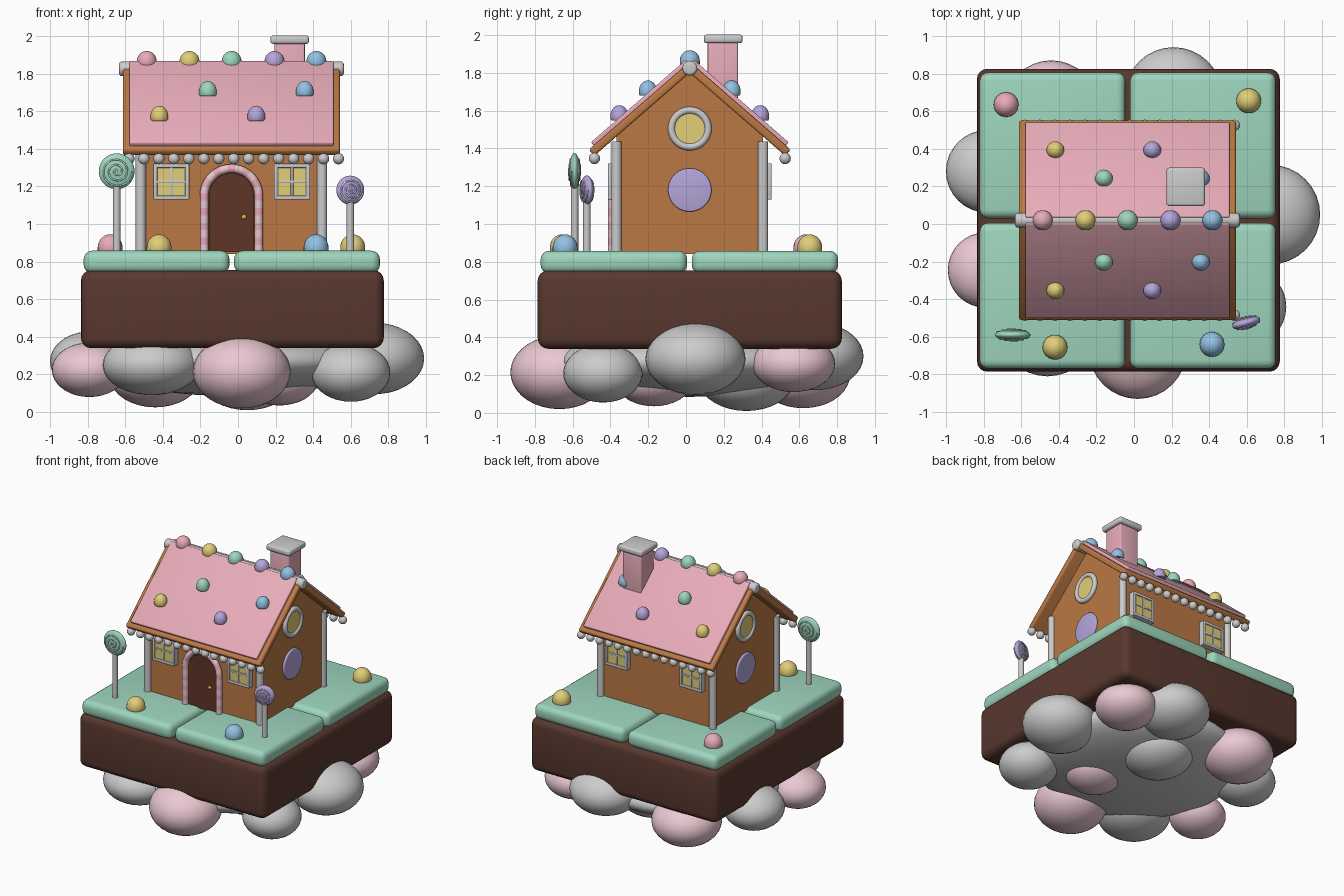
import bpy, bmesh, math
from mathutils import Matrix, Vector

if "Cube" in bpy.data.objects:
    bpy.data.objects.remove(bpy.data.objects["Cube"])

COL = dict(pink=(.80, .41, .48), green=(.34, .67, .51), soil=(.10, .04, .028), wood=(.50, .19, .06),
           yellow=(.75, .62, .19), purple=(.46, .38, .70), blue=(.29, .54, .77), cloud=(.83, .58, .64),
           door=(.115, .036, .02), gold=(.8, .45, .05), mint=(.55, .8, .68), lilac=(.68, .62, .85))
CX, CY = -.035, .02          # house centre
GROUND = .855                # top of the icing


def mat(key):
    m = bpy.data.materials.get(key)
    if not m:
        m = bpy.data.materials.new(key)
        m.diffuse_color = (*COL[key], 1)
        m.use_nodes = True
        m.node_tree.nodes["Principled BSDF"].inputs["Base Color"].default_value = m.diffuse_color
    return m


def finish(name, bm, col=None, matrix=None):
    bmesh.ops.recalc_face_normals(bm, faces=bm.faces)
    me = bpy.data.meshes.new(name)
    bm.to_mesh(me)
    bm.free()
    ob = bpy.data.objects.new(name, me)
    bpy.context.collection.objects.link(ob)
    if matrix:
        ob.matrix_world = matrix
    if col:
        me.materials.append(mat(col))
    return ob


def box(name, loc, size, bevel=.0, col=None, rot_x=0, seg=3):
    bm = bmesh.new()
    bmesh.ops.create_cube(bm, size=1, matrix=Matrix.Diagonal((*size, 1)))
    if bevel:
        bmesh.ops.bevel(bm, geom=bm.edges[:], offset=bevel, segments=seg, profile=.5, affect='EDGES')
    return finish(name, bm, col, Matrix.Translation(loc) @ Matrix.Rotation(rot_x, 4, 'X'))


def ball(name, loc, r, col=None, rot_z=0, seg=24):
    r = r if isinstance(r, tuple) else (r, r, r)
    bm = bmesh.new()
    bmesh.ops.create_uvsphere(bm, u_segments=seg, v_segments=seg // 2 + 2, radius=1,
                              matrix=Matrix.Diagonal((*r, 1)))
    return finish(name, bm, col, Matrix.Translation(loc) @ Matrix.Rotation(rot_z, 4, 'Z'))


def rod(name, loc, r, length, axis='Z', col=None, bevel=0, seg=24):
    bm = bmesh.new()
    bmesh.ops.create_cone(bm, cap_ends=True, segments=seg, radius1=r, radius2=r, depth=length)
    if bevel:
        rims = [e for e in bm.edges if abs(e.verts[0].co.z - e.verts[1].co.z) < 1e-5]
        bmesh.ops.bevel(bm, geom=rims, offset=bevel, segments=3, profile=.5, affect='EDGES')
    rot = {'Z': Matrix(), 'X': Matrix.Rotation(math.pi / 2, 4, 'Y'), 'Y': Matrix.Rotation(math.pi / 2, 4, 'X')}[axis]
    return finish(name, bm, col, Matrix.Translation(loc) @ rot)


def prism(name, pts, vec, col):
    bm = bmesh.new()
    f = bm.faces.new([bm.verts.new(p) for p in pts])
    new = bmesh.ops.extrude_face_region(bm, geom=[f])['geom']
    bmesh.ops.translate(bm, vec=vec, verts=[v for v in new if isinstance(v, bmesh.types.BMVert)])
    return finish(name, bm, col)


def gumdrop(name, x, y, z, r, h, col):
    bm = bmesh.new()
    prof = [(0, 0), (r * .9, 0), (r, h * .1)]
    prof += [(r * math.cos(a), h * .3 + h * .7 * math.sin(a)) for a in [i * math.pi / 16 for i in range(8)]]
    prof.append((0, h))
    vs = [bm.verts.new((px, 0, pz)) for px, pz in prof]
    es = [bm.edges.new(p) for p in zip(vs, vs[1:])]
    bmesh.ops.spin(bm, geom=vs + es, cent=(0, 0, 0), axis=(0, 0, 1), angle=2 * math.pi, steps=24)
    bmesh.ops.remove_doubles(bm, verts=bm.verts[:], dist=1e-4)
    return finish(name, bm, col, Matrix.Translation((x, y, z)))


# floating cloud puffs: x, y, z, radius, height radius, colour
for x, y, z, r, h, c in [
        (.02, -.67, .215, .26, .195, 'cloud'), (-.46, -.55, .25, .26, .16, None),
        (-.79, -.245, .225, .20, .145, 'cloud'), (-.78, .28, .27, .22, .16, None),
        (-.44, .62, .205, .25, .18, 'cloud'), (.21, .68, .30, .26, .18, None),
        (.55, .57, .26, .22, .15, 'cloud'), (.725, .05, .285, .265, .19, None),
        (.60, -.44, .21, .21, .155, None), (.05, .32, .19, .26, .18, None),
        (.22, -.17, .18, .21, .145, 'cloud')]:
    ball('cloud_puff', (x, y, z), (r, r, h), c, seg=32)
ball('cloud_core', (-.03, .02, .27), (.73, .73, .185), seg=40)

# chocolate slab and four icing tiles
box('base_slab', (-.03, .02, .547), (1.61, 1.61, .415), .055, 'soil', seg=4)
for sx in (-1, 1):
    for sy in (-1, 1):
        box('icing_tile', (-.033 + sx * .4, .018 + sy * .4, .798), (.775, .775, .12), .045, 'green', seg=4)

# gabled walls
W, D, RIDGE, A = .485, .388, 1.80, math.radians(41)
tan, cos, sin = math.tan(A), math.cos(A), math.sin(A)
eave = RIDGE - tan * D
prism('walls', [(CX - W, CY + y, z) for y, z in
                [(-D, .84), (D, .84), (D, eave), (0, RIDGE), (-D, eave)]], (2 * W, 0, 0), 'wood')
for sx in (-1, 1):
    for sy in (-1, 1):
        rod('corner_post', (CX + sx * .482, CY + sy * .388, 1.143), .027, .59)

# roof: wooden boards with icing sheets, eave beads
for s in (-1, 1):
    for name, s0, s1, n0, n1, hw, b, col in [('roof_board', -.03, .67, 0, .044, .577, .012, 'wood'),
                                             ('roof_icing', -.03, .636, .03, .066, .543, .008, 'pink')]:
        sc, nc = (s0 + s1) / 2, (n0 + n1) / 2
        box(name, (CX, CY + s * (cos * sc + sin * nc), RIDGE - sin * sc + cos * nc),
            (2 * hw, s1 - s0, n1 - n0), b, col, -s * A)
    for i in range(15):
        ball('eave_bead', (-.58 + i * .0796, CY + s * .505, 1.347), .03, seg=16)
rod('ridge_roll', (CX, CY, 1.825), .039, 1.195, 'X', bevel=.015)

# gumdrops on ridge, slopes and ground
for x, c in zip((-.485, -.258, -.034, .194, .417), ('pink', 'yellow', 'green', 'purple', 'blue')):
    gumdrop('ridge_gumdrop', x, CY, 1.84, .053, .08, c)
for s in (-1, 1):
    for x, d, c in [(-.16, .222, 'green'), (.355, .222, 'blue'), (-.418, .373, 'yellow'), (.097, .373, 'purple')]:
        gumdrop('roof_gumdrop', x, CY + s * d, 1.873 - tan * d, .047, .08, c)
for x, y, c in [(-.68, .635, 'pink'), (.61, .655, 'yellow'), (-.42, -.655, 'yellow'), (.415, -.64, 'blue')]:
    gumdrop('ground_gumdrop', x, y, .845, .066, .1, c)

# chimney
box('chimney', (.275, .195, 1.78), (.16, .16, .37), .008, 'pink')
box('chimney_cap', (.275, .197, 1.98), (.205, .205, .046), .015)

# arched door with knob
FY = CY - D
arch = [(CX + .12 * math.cos(t), 1.15 + .12 * math.sin(t)) for t in [i * math.pi / 20 for i in range(21)]]
prism('door', [(x, FY + .02, z) for x, z in [(CX - .12, .85), (CX + .12, .85)] + arch], (0, -.04, 0), 'door')
ball('door_knob', (.032, FY - .025, 1.037), .013, 'gold', seg=16)

# striped candy arch around the door
R, LEG, T = .145, .30, .023
total = 2 * LEG + math.pi * R


def along(d):
    if d < LEG:
        return Vector((R, 0, d - LEG)), 0
    if d > LEG + math.pi * R:
        return Vector((-R, 0, total - d - LEG)), math.pi
    a = (d - LEG) / R
    return Vector((R * math.cos(a), 0, R * math.sin(a))), a


bm = bmesh.new()
N, K = 81, 14
rings = []
for i in range(N + 1):
    p, a = along(total * i / N)
    out = Vector((math.cos(a), 0, math.sin(a)))
    rings.append([bm.verts.new(p + T * (out * math.cos(u) + Vector((0, math.sin(u), 0))))
                  for u in [k * 2 * math.pi / K for k in range(K)]])
for i in range(N):
    for k in range(K):
        f = bm.faces.new((rings[i][k], rings[i][k - 1], rings[i + 1][k - 1], rings[i + 1][k]))
        f.material_index = (i // 3) % 2
bm.faces.new(rings[0])
bm.faces.new(rings[-1])
candy = finish('candy_arch', bm, 'cloud', Matrix.Translation((CX, FY - .022, 1.15)))
candy.data.materials.append(mat('pink'))

# square windows, front and back
for s in (-1, 1):
    for x in (CX - .32, CX + .322):
        y, z = CY + s * (D + .012), 1.225
        box('window_pane', (x, y, z), (.16, .05, .16), 0, 'yellow')
        for o in (-.085, .085):
            box('window_frame', (x + o, y, z), (.022, .066, .192), .005)
            box('window_frame', (x, y, z + o), (.192, .066, .022), .005)
        box('window_bar', (x, y, z), (.014, .06, .16), .003)
        box('window_bar', (x, y, z), (.16, .06, .014), .003)

# round attic windows and candy discs on both gables
for s in (-1, 1):
    x = CX + s * W
    rod('attic_pane', (x, CY, 1.505), .09, .03, 'X', 'yellow', seg=32)
    rod('candy_disc', (x, CY, 1.18), .115, .03, 'X', 'purple', .008, seg=40)
    bpy.ops.mesh.primitive_torus_add(location=(x + s * .008, CY, 1.505), rotation=(0, math.pi / 2, 0), major_radius=.097,
                                     minor_radius=.019, major_segments=36, minor_segments=12)
    bpy.context.object.name = 'attic_ring'

# lollipops with spiral stripes on both faces
for x, y, z, r, tilt, col, stripe in [(-.645, -.59, 1.28, .095, 0, 'green', 'mint'),
                                      (.597, -.525, 1.18, .077, math.radians(16), 'purple', 'lilac')]:
    rod('lollipop_stick', (x, y, (GROUND + z - r * .6) / 2), .02, z - r * .6 - GROUND + .02, seg=16)
    ball('lollipop', (x, y, z), (r, .03, r), col, tilt, 32)
    cu = bpy.data.curves.new('lollipop_swirl', 'CURVE')
    cu.dimensions, cu.bevel_depth, cu.bevel_resolution = '3D', .005, 1
    for s in (-1, 1):
        sp = cu.splines.new('POLY')
        sp.points.add(60)
        for i, p in enumerate(sp.points):
            q, a = .88 * i / 60, 6 * math.pi * i / 60
            p.co = (r * q * math.cos(a) * -s, s * .03 * math.sqrt(1 - q * q), r * q * math.sin(a), 1)
    ob = bpy.data.objects.new('lollipop_swirl', cu)
    bpy.context.collection.objects.link(ob)
    ob.matrix_world = Matrix.Translation((x, y, z)) @ Matrix.Rotation(tilt, 4, 'Z')
    cu.materials.append(mat(stripe))

# smooth shading with crisp edges
for ob in bpy.context.scene.objects:
    ob.select_set(ob.type == 'MESH')
    if ob.type == 'MESH':
        bpy.context.view_layer.objects.active = ob
bpy.ops.object.shade_smooth_by_angle(angle=math.radians(35))
